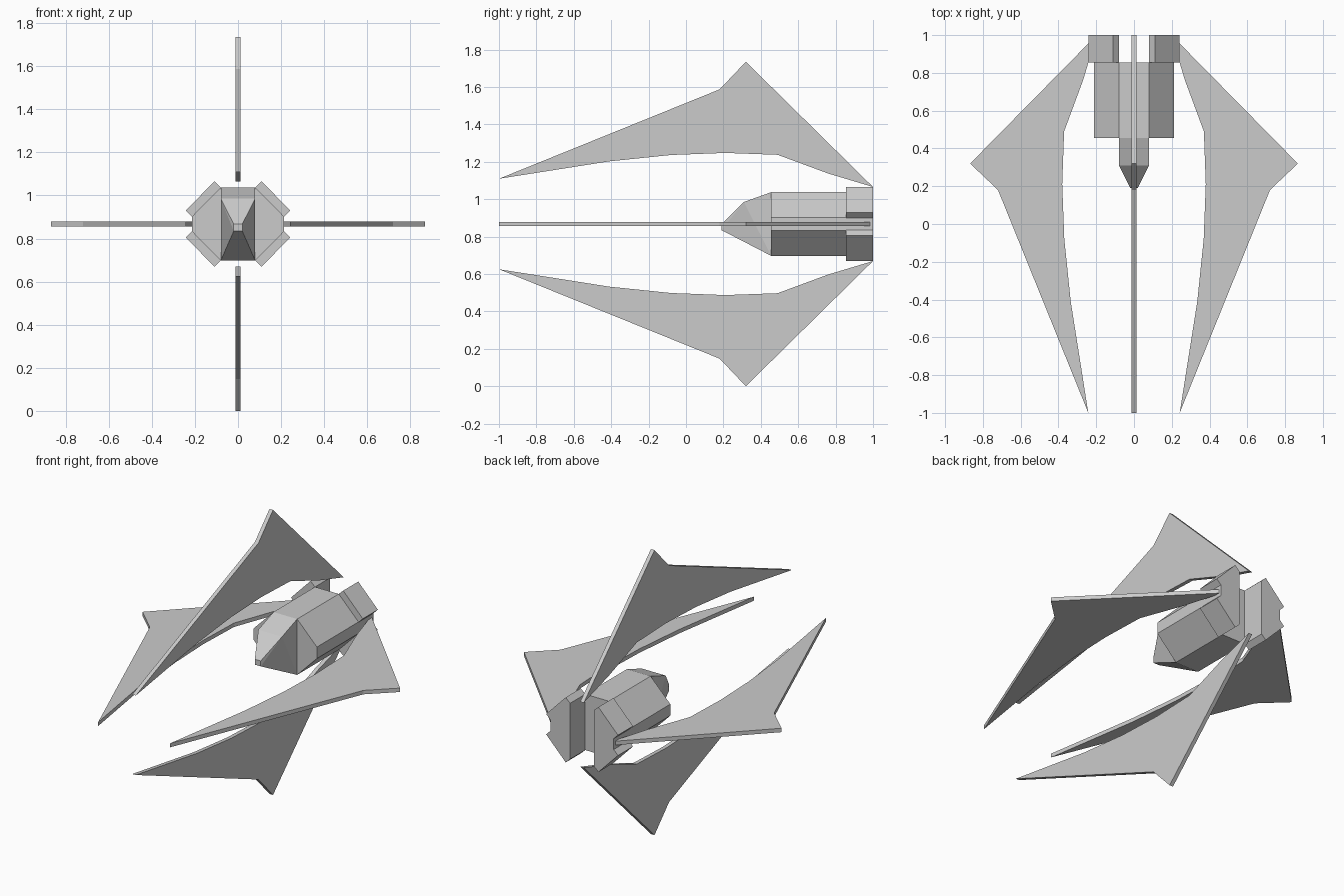
import bpy, bmesh
from math import pi
from mathutils import Matrix, Vector

if "Cube" in bpy.data.objects:
    bpy.data.objects.remove(bpy.data.objects["Cube"])

AXIS_Z = 0.8675  # height of the long axis of the craft


def finish(bm, name, turn=0.0):
    """Spin about the long (y) axis, lift into place and make an object."""
    bm.transform(Matrix.Translation((0, 0, AXIS_Z)) @ Matrix.Rotation(turn, 4, 'Y'))
    bmesh.ops.recalc_face_normals(bm, faces=bm.faces)
    mesh = bpy.data.meshes.new(name)
    bm.to_mesh(mesh)
    bm.free()
    obj = bpy.data.objects.new(name, mesh)
    bpy.context.collection.objects.link(obj)
    return obj


def prism(points, offset):
    """Closed outline pushed along an offset vector."""
    bm = bmesh.new()
    face = bm.faces.new([bm.verts.new(p) for p in points])
    ext = bmesh.ops.extrude_face_region(bm, geom=[face])
    verts = [g for g in ext["geom"] if isinstance(g, bmesh.types.BMVert)]
    bmesh.ops.translate(bm, verts=verts, vec=Vector(offset))
    return bm


# Four curved fins around the axis; outline is (y, distance from axis)
fin = [(-1, 0.242), (0.18, 0.72), (0.32, 0.8675), (1, 0.198), (0.76, 0.27),
       (0.49, 0.37), (0.21, 0.38), (-0.08, 0.369), (-0.41, 0.335)]
T = 0.012
for i, side in enumerate(("top", "right", "bottom", "left")):
    finish(prism([(-T, y, r) for y, r in fin], (2 * T, 0, 0)), side + "_fin", i * pi / 2)

# Eight-sided main hull
quarter = [(0.08, 0.17), (0.213, 0.035)]
hull = (quarter + [(x, -z) for x, z in reversed(quarter)]
        + [(-x, -z) for x, z in quarter] + [(-x, z) for x, z in reversed(quarter)])
finish(prism([(x, 0.455, z) for x, z in hull], (0, 0.4, 0)), "hull")

# Faceted nose: convex shape through its corner points
bm = bmesh.new()
for x, y, z in [(0.08, 0.455, 0.17), (0.08, 0.455, -0.17), (0.08, 0.31, 0.118),
                (0.02, 0.19, 0.0), (0.02, 0.19, -0.033)]:
    for s in (-1, 1):
        bm.verts.new((s * x, y, z))
bmesh.ops.convex_hull(bm, input=bm.verts)
bmesh.ops.dissolve_limit(bm, angle_limit=0.02, verts=bm.verts, edges=bm.edges)
finish(bm, "nose")

# Two notched engine pods at the rear
upper = [(0.08, 0.17), (0.11, 0.198), (0.242, 0.062), (0.213, 0.033)]
pod = upper + [(x, -z) for x, z in reversed(upper)]
for s, side in ((1, "right"), (-1, "left")):
    finish(prism([(s * x, 0.855, z) for x, z in pod], (0, 0.145, 0)), side + "_engine_pod")
